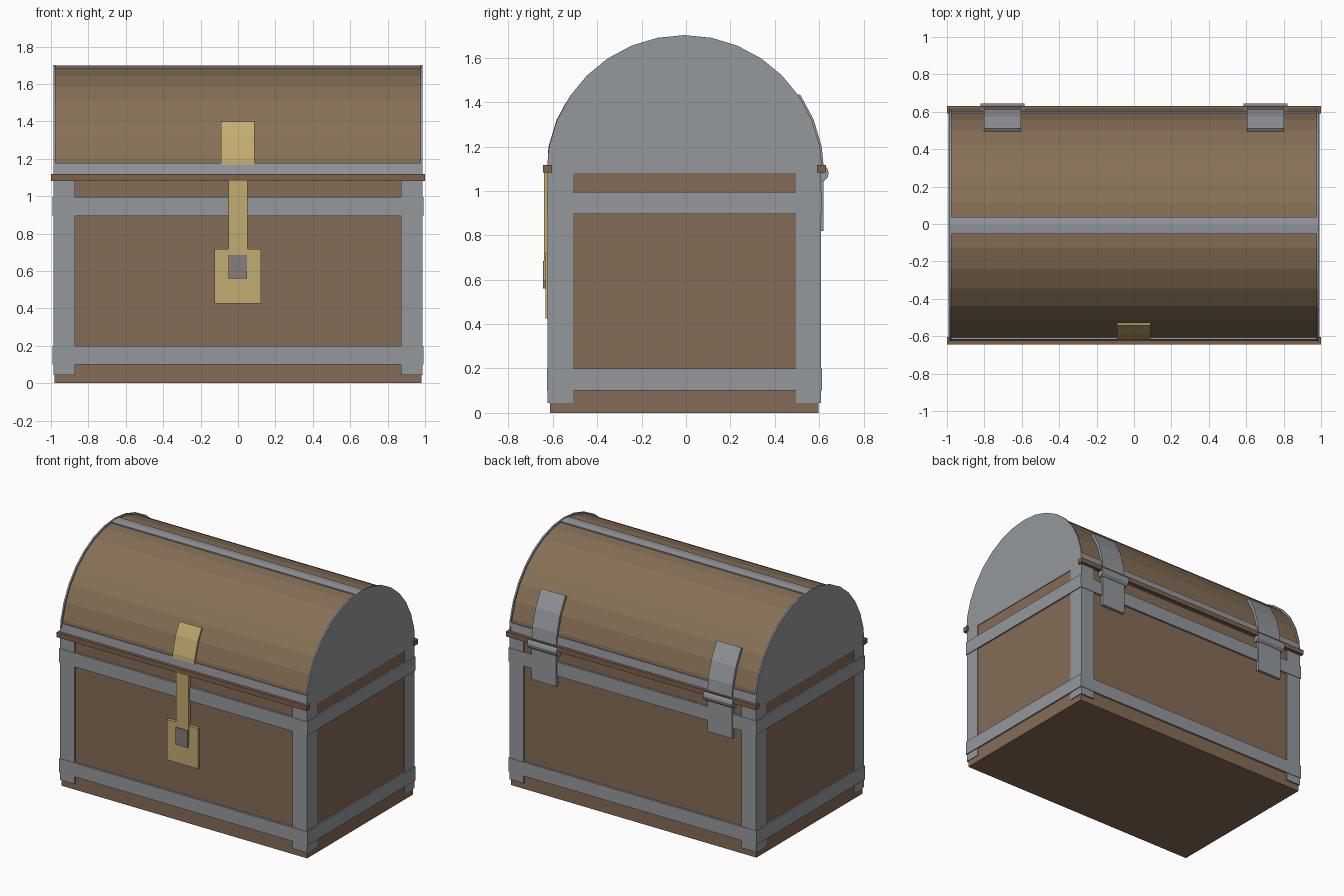
import bpy, bmesh, math

if "Cube" in bpy.data.objects:
    bpy.data.objects.remove(bpy.data.objects["Cube"])

CY = -0.007   # depth centre of the chest
CZ = 1.08     # seam height, centre of the lid arc
STEP = 180 / 16


def material(name, rgb):
    m = bpy.data.materials.new(name)
    m.diffuse_color = (*rgb, 1)
    m.use_nodes = True
    m.node_tree.nodes["Principled BSDF"].inputs["Base Color"].default_value = m.diffuse_color
    return m


WOOD = material("body wood", (0.235, 0.150, 0.092))
LIDWOOD = material("lid wood", (0.245, 0.165, 0.095))
RIM = material("rim wood", (0.21, 0.125, 0.07))
IRON = material("iron", (0.30, 0.315, 0.335))
BRASS = material("brass", (0.55, 0.415, 0.165))
KEY = material("keyhole metal", (0.24, 0.205, 0.20))


def finish(name, bm, mat):
    bmesh.ops.recalc_face_normals(bm, faces=bm.faces)
    me = bpy.data.meshes.new(name)
    bm.to_mesh(me)
    bm.free()
    me.materials.append(mat)
    ob = bpy.data.objects.new(name, me)
    bpy.context.collection.objects.link(ob)
    return ob


def box(name, x, y, z, mat):
    """Box from (min, max) pairs; y is relative to the chest centre."""
    bm = bmesh.new()
    bmesh.ops.create_cube(bm, size=1)
    for v in bm.verts:
        v.co = [(a + b) / 2 + c * (b - a) for (a, b), c in zip((x, y, z), v.co)]
        v.co.y += CY
    return finish(name, bm, mat)


def extrude(name, pts, x0, x1, mat):
    """Extrude a (y, z) outline along x."""
    bm = bmesh.new()
    face = bm.faces.new([bm.verts.new((x0, y + CY, z)) for y, z in pts])
    r = bmesh.ops.extrude_face_region(bm, geom=[face])
    for g in r["geom"]:
        if isinstance(g, bmesh.types.BMVert):
            g.co.x = x1
    return finish(name, bm, mat)


def arc(a0, a1, radius):
    """Points on the 16-segment lid arc; 0 degrees = back, 180 = front."""
    angs = [a0] + [k * STEP for k in range(17) if a0 < k * STEP < a1] + [a1]
    pts = []
    for a in angs:
        off = math.radians(a % STEP - STEP / 2)
        r = radius * math.cos(math.radians(STEP / 2)) / math.cos(off)
        t = math.radians(a)
        pts.append((r * math.cos(t), CZ + r * math.sin(t)))
    return pts


def arc_plate(name, a0, a1, r0, r1, x0, x1, mat):
    return extrude(name, arc(a0, a1, r1) + arc(a0, a1, r0)[::-1], x0, x1, mat)


# Wooden body and lid
box("body", (-0.982, 0.982), (-0.605, 0.605), (0, CZ), WOOD)
extrude("lid", arc(0, 180, 0.61), -0.978, 0.978, LIDWOOD)

# Iron lid ends, ridge strip and edge bands
for s, side in ((-1, "left"), (1, "right")):
    extrude(side + "_lid_end", arc(0, 180, 0.622), s * 0.976, s * 0.987, IRON)
arc_plate("lid_ridge_band", 85.75, 94.25, 0.60, 0.619, -0.985, 0.985, IRON)
arc_plate("lid_back_band", 0, 9, 0.60, 0.619, -0.985, 0.985, IRON)
arc_plate("lid_front_band", 171, 180, 0.60, 0.619, -0.985, 0.985, IRON)

# Rim strips, corner posts and horizontal bands
for s, face in ((-1, "front"), (1, "back")):
    box(face + "_rim", (-1, 1), sorted((s * 0.597, s * 0.637)), (1.082, 1.117), RIM)
    for t, side in ((-1, "left"), (1, "right")):
        box(f"{face}_{side}_post_face", sorted((t * 0.872, t * 0.987)),
            sorted((s * 0.60, s * 0.616)), (0.045, CZ), IRON)
        box(f"{face}_{side}_post_side", sorted((t * 0.975, t * 0.987)),
            sorted((s * 0.502, s * 0.616)), (0.045, CZ), IRON)
for z0, z1, level in ((0.1, 0.2, "lower"), (0.895, 0.995, "upper")):
    for s, face, side in ((-1, "front", "left"), (1, "back", "right")):
        box(f"{level}_{face}_band", (-0.993, 0.993), sorted((s * 0.60, s * 0.619)), (z0, z1), IRON)
        box(f"{level}_{side}_band", sorted((s * 0.975, s * 0.993)), (-0.60, 0.60), (z0, z1), IRON)

# Brass clasp and lock
arc_plate("clasp_lid_plate", 149, 172, 0.60, 0.624, -0.09, 0.087, BRASS)
box("clasp_strap", (-0.05, 0.05), (-0.632, -0.60), (0.60, 1.083), BRASS)
box("lock_plate", (-0.125, 0.122), (-0.627, -0.60), (0.425, 0.717), BRASS)
box("keyhole_plate", (-0.05, 0.047), (-0.637, -0.60), (0.56, 0.685), KEY)

# Hinges: lid leaf, body leaf and knuckle
for s, side in ((-1, "left"), (1, "right")):
    c = s * 0.703
    arc_plate(side + "_hinge_lid_leaf", 3, 34.5, 0.60, 0.63, c - 0.098, c + 0.098, IRON)
    box(side + "_hinge_body_leaf", (c - 0.098, c + 0.098), (0.60, 0.626), (0.82, CZ), IRON)
    ring = [(0.61 + 0.04 * math.cos(k * math.pi / 6), CZ + 0.04 * math.sin(k * math.pi / 6))
            for k in range(12)]
    extrude(side + "_hinge_knuckle", ring, c - 0.117, c + 0.117, IRON)
